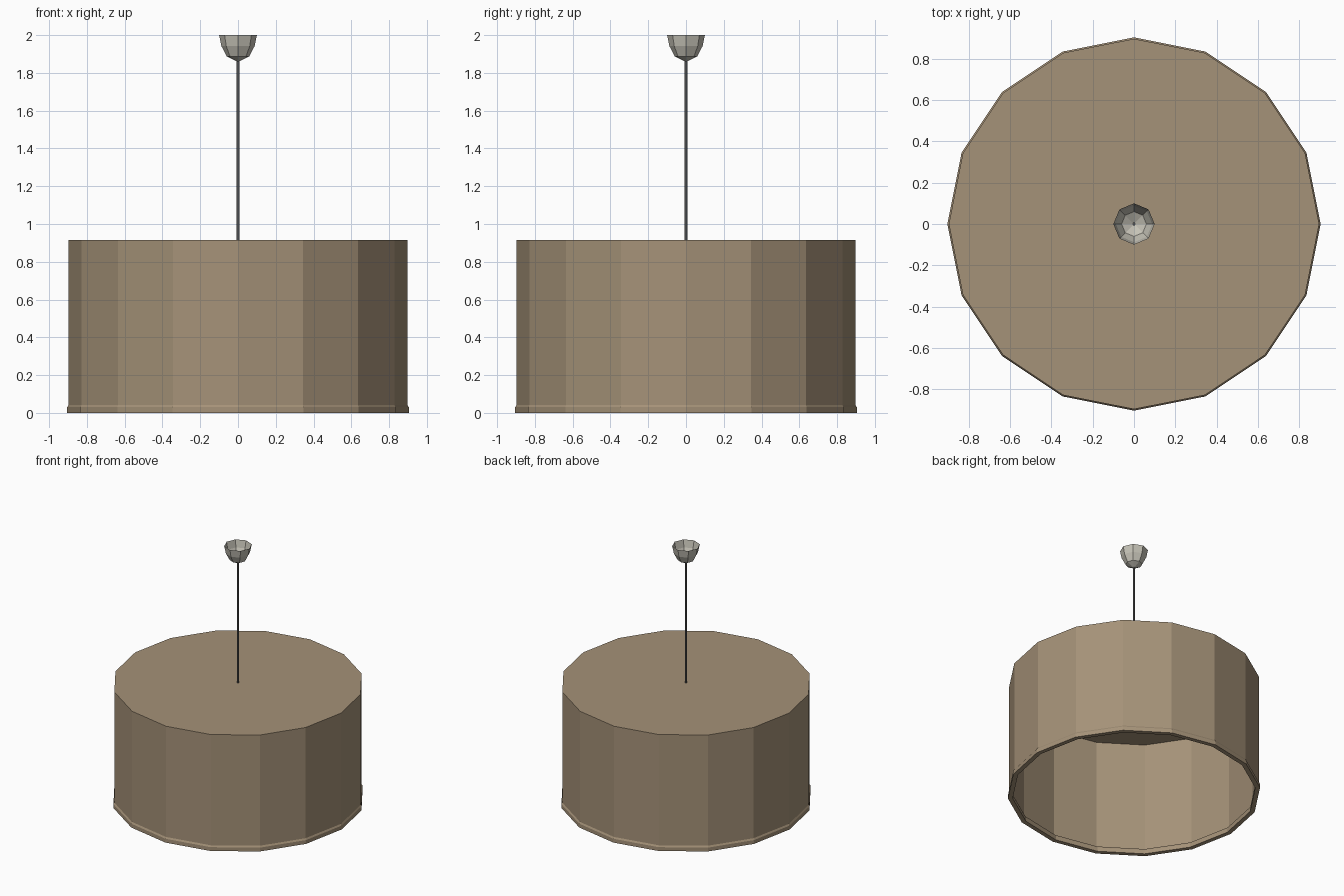
import bpy, bmesh, math

if "Cube" in bpy.data.objects:
    bpy.data.objects.remove(bpy.data.objects["Cube"])


def material(name, rgb):
    m = bpy.data.materials.new(name)
    m.diffuse_color = (*rgb, 1.0)
    m.use_nodes = True
    m.node_tree.nodes["Principled BSDF"].inputs["Base Color"].default_value = m.diffuse_color
    return m


def lathe(name, profile, sides, mat, closed=False):
    """Revolve (radius, z) points about z; a zero radius becomes a pole."""
    bm = bmesh.new()
    rings = []
    for r, z in profile:
        if r == 0:
            rings.append([bm.verts.new((0, 0, z))] * sides)
        else:
            rings.append([bm.verts.new((r * math.cos(math.tau * i / sides),
                                        r * math.sin(math.tau * i / sides), z))
                          for i in range(sides)])
    pairs = list(zip(rings, rings[1:]))
    if closed:
        pairs.append((rings[-1], rings[0]))
    for a, b in pairs:
        for i in range(sides):
            j = (i + 1) % sides
            corners = list(dict.fromkeys((a[i], a[j], b[j], b[i])))
            bm.faces.new(corners)
    # Merge the coplanar fans of flat caps into single faces
    bmesh.ops.dissolve_limit(bm, angle_limit=0.001, verts=bm.verts[:], edges=bm.edges[:])
    bmesh.ops.recalc_face_normals(bm, faces=bm.faces[:])
    me = bpy.data.meshes.new(name)
    bm.to_mesh(me)
    bm.free()
    me.materials.append(mat)
    ob = bpy.data.objects.new(name, me)
    bpy.context.collection.objects.link(ob)
    return ob


fabric = material("tan_fabric", (0.376, 0.287, 0.188))
metal = material("pale_grey_metal", (0.56, 0.54, 0.47))
rubber = material("dark_grey_cord", (0.13, 0.13, 0.13))

# Drum shade: closed top, open bottom, thin wall
lathe("shade", [(0, 0.915), (0.897, 0.915), (0.897, 0.02),
                (0.887, 0.02), (0.887, 0.907), (0, 0.907)], 16, fabric)

# Hem ring around the bottom edge, chamfered on top
lathe("shade_rim", [(0.904, 0), (0.904, 0.03), (0.897, 0.042),
                    (0.875, 0.042), (0.87, 0.03), (0.87, 0)], 16, fabric, closed=True)

# Hanging cord
lathe("cord", [(0, 0.91), (0.008, 0.91), (0.008, 1.87), (0, 1.87)], 6, rubber)

# Ceiling cup, open at the top
lathe("ceiling_cup", [(0, 1.857), (0.06, 1.888), (0.088, 1.942), (0.1, 2.0)], 8, metal)
